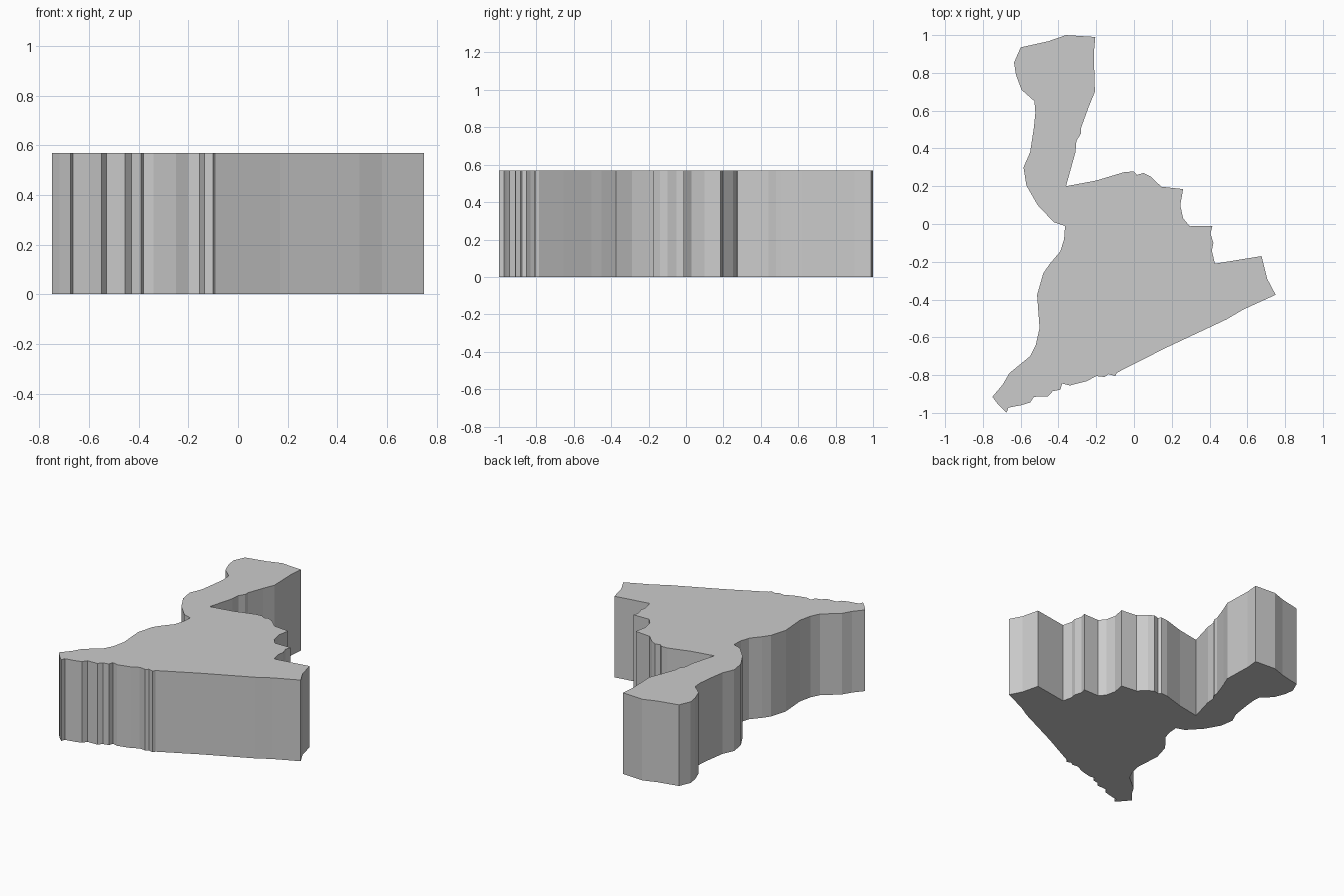
import bpy, bmesh

HEIGHT = 0.57

# Plan outline, clockwise from the top of the narrow arm
OUTLINE = [
    # inner edge of the arm
    (-.36, 1), (-.205, .99), (-.213, .9), (-.207, .7), (-.24, .62),
    (-.28, .51), (-.28, .48), (-.305, .44), (-.31, .38), (-.36, .20),
    # stepped edge of the body
    (-.2, .23), (-.05, .275), (0, .278), (.015, .26), (.05, .27),
    (.09, .25), (.145, .197), (.26, .185), (.245, .10), (.26, .03),
    (.295, -.012), (.415, -.01), (.405, -.05), (.42, -.1), (.412, -.14),
    (.428, -.21), (.675, -.17), (.705, -.29), (.75, -.375),
    # long slanted edge, then the ragged part
    (.58, -.452), (.49, -.505), (.17, -.655), (-.09, -.787), (-.1, -.805),
    (-.135, -.795), (-.155, -.81), (-.2, -.805), (-.25, -.832),
    (-.34, -.855), (-.38, -.845), (-.39, -.877), (-.43, -.885),
    (-.455, -.912), (-.53, -.915), (-.55, -.945), (-.6, -.96),
    (-.665, -.972), (-.675, -1),
    # smooth outer edge back up to the arm
    (-.72, -.955), (-.75, -.915), (-.695, -.85), (-.66, -.79), (-.55, -.70),
    (-.52, -.64), (-.5, -.55), (-.513, -.375), (-.48, -.26), (-.445, -.21),
    (-.39, -.145), (-.37, -.08), (-.365, -.01), (-.425, .01), (-.51, .10),
    (-.57, .205), (-.585, .3), (-.55, .38), (-.53, .51), (-.522, .59),
    (-.527, .65), (-.595, .71), (-.625, .79), (-.635, .855), (-.6, .935),
    (-.455, .967),
]

# Region slab: fill the outline and extrude it straight up
bm = bmesh.new()
base = bm.faces.new([bm.verts.new((x, y, 0)) for x, y in OUTLINE])
top = bmesh.ops.extrude_face_region(bm, geom=[base], use_keep_orig=True)
top_verts = [g for g in top["geom"] if isinstance(g, bmesh.types.BMVert)]
bmesh.ops.translate(bm, verts=top_verts, vec=(0, 0, HEIGHT))
bmesh.ops.recalc_face_normals(bm, faces=bm.faces)

mesh = bpy.data.meshes.new("region_slab")
bm.to_mesh(mesh)
bm.free()
slab = bpy.data.objects.new("region_slab", mesh)
bpy.context.collection.objects.link(slab)
